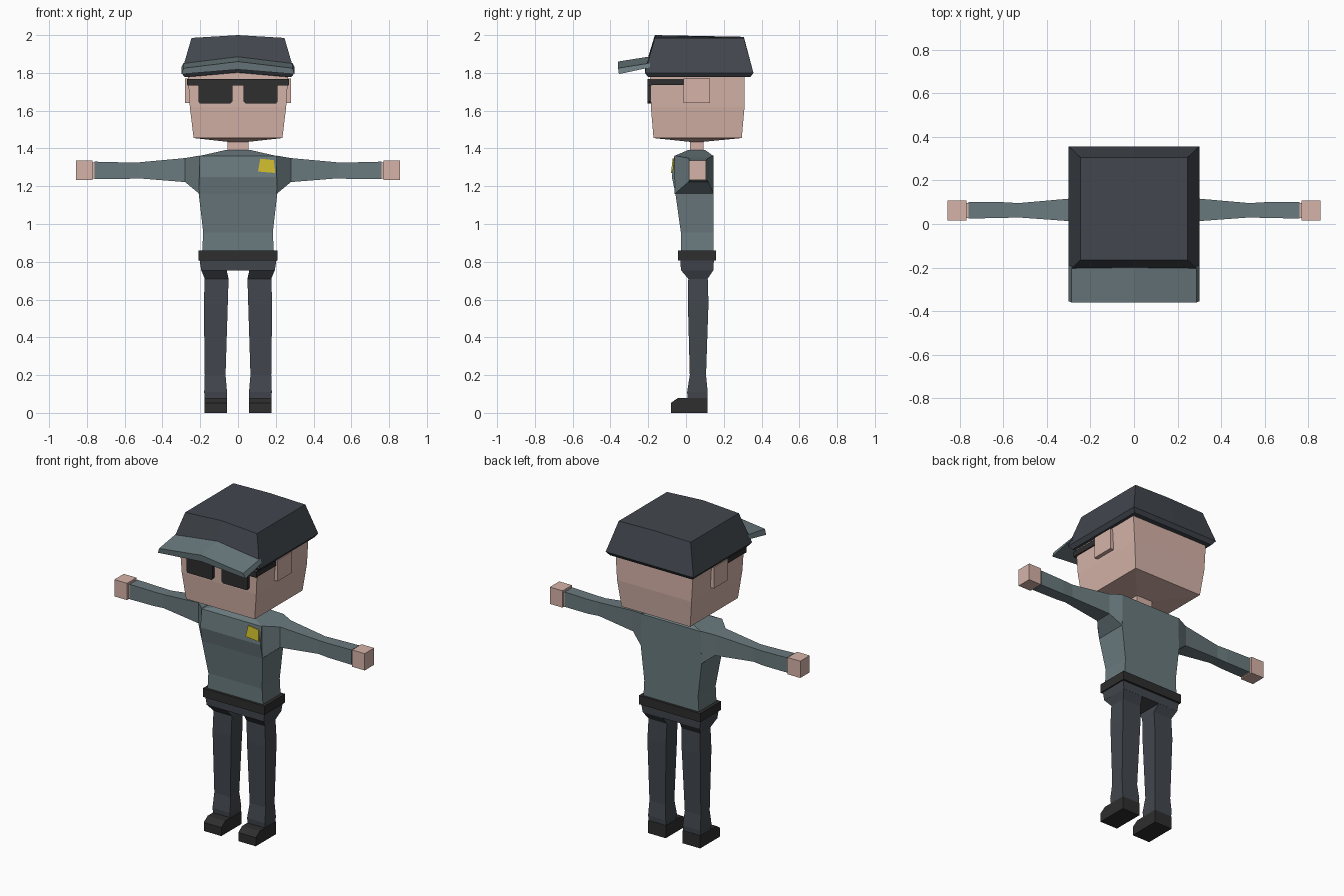
import bpy, bmesh


def material(name, rgb):
    m = bpy.data.materials.new(name)
    lin = [((c / 255 + 0.055) / 1.055) ** 2.4 for c in rgb]
    m.diffuse_color = (*lin, 1)
    return m


SKIN = material("skin", (214, 180, 169))
SHIRT = material("shirt grey", (106, 122, 126))
NAVY = material("dark navy", (66, 71, 78))
BLACK = material("black", (46, 46, 47))
YELLOW = material("badge yellow", (205, 186, 45))


def loft(name, rings, mat, mirror=False, caps=True):
    """Skin a row of matching point rings, flat shaded."""
    bm = bmesh.new()
    rows = [[bm.verts.new(p) for p in r] for r in rings]
    n = len(rows[0])
    for a, b in zip(rows, rows[1:]):
        for i in range(n):
            j = (i + 1) % n
            bm.faces.new((a[i], a[j], b[j], b[i]))
    if caps:
        bm.faces.new(rows[0])
        bm.faces.new(rows[-1])
    bmesh.ops.recalc_face_normals(bm, faces=bm.faces)
    me = bpy.data.meshes.new(name)
    bm.to_mesh(me)
    bm.free()
    me.materials.append(mat)
    ob = bpy.data.objects.new(name, me)
    bpy.context.collection.objects.link(ob)
    if mirror:
        ob.modifiers.new("Mirror", 'MIRROR')
    return ob


def zring(x0, x1, y0, y1, z):
    return [(x0, y0, z), (x1, y0, z), (x1, y1, z), (x0, y1, z)]


def xring(x, y0, y1, z0, z1):
    return [(x, y0, z0), (x, y1, z0), (x, y1, z1), (x, y0, z1)]


def split_ring(h, y0, y1, z, front=0, back=0):
    """Rectangle with raised middle points front and back."""
    return [(-h, y0, z), (0, y0, z + front), (h, y0, z),
            (h, y1, z), (0, y1, z + back), (-h, y1, z)]


def box(name, x0, x1, y0, y1, z0, z1, mat, mirror=False):
    return loft(name, [zring(x0, x1, y0, y1, z0), zring(x0, x1, y0, y1, z1)], mat, mirror)


# Head, neck and ears
loft("head", [split_ring(0.055, 0.02, 0.09, 1.435),
              split_ring(0.235, -0.172, 0.295, 1.455),
              split_ring(0.255, -0.186, 0.31, 1.62),
              split_ring(0.265, -0.19, 0.31, 1.785, 0.025)], SKIN)
box("neck", -0.055, 0.055, 0.02, 0.092, 1.37, 1.44, SKIN)
box("ear", 0.24, 0.28, -0.012, 0.128, 1.64, 1.77, SKIN, True)

# Cap with a ridged top and turned-in rim
loft("cap", [split_ring(0.282, -0.2, 0.34, 1.777, 0.025),
             split_ring(0.30, -0.218, 0.357, 1.80, 0.025),
             split_ring(0.246, -0.165, 0.306, 1.985, 0.015, 0.006)], NAVY)

# Arched cap visor: one cross-section per x position
visor = []
for x, drop in ((-1, 0.035), (0, 0), (1, 0.035)):
    visor.append([(0.30 * x, -0.355, 1.818 - drop * 0.7), (0.288 * x, -0.36, 1.86 - drop),
                  (0.288 * x, -0.19, 1.887 - drop), (0.30 * x, -0.19, 1.85 - drop * 0.6)])
loft("cap_visor", visor, SHIRT)

# Sunglasses
box("glasses_bar", -0.268, 0.268, -0.205, -0.18, 1.732, 1.768, BLACK)
box("glasses_temple", 0.25, 0.27, -0.205, -0.01, 1.735, 1.768, BLACK, True)
lens = [(0.03, 1.74), (0.21, 1.74), (0.21, 1.648), (0.202, 1.638), (0.04, 1.638), (0.03, 1.65)]
loft("glasses_lens", [[(x, y, z) for x, z in lens] for y in (-0.205, -0.18)], BLACK, True)

# Shirt body
torso = [(0.19, -0.027, 0.145, 0.85), (0.184, -0.027, 0.145, 0.955),
         (0.208, -0.056, 0.145, 1.16), (0.205, -0.075, 0.145, 1.25),
         (0.205, -0.062, 0.145, 1.36), (0.06, 0.015, 0.10, 1.393)]
loft("shirt_body", [zring(-h, h, a, b, z) for h, a, b, z in torso], SHIRT)

# Sleeves and hands
sleeve = [(0.205, -0.06, 0.145, 1.16, 1.362), (0.28, 0.012, 0.118, 1.222, 1.349),
          (0.53, 0.03, 0.096, 1.242, 1.326), (0.60, 0.028, 0.10, 1.238, 1.326),
          (0.76, 0.025, 0.10, 1.238, 1.33)]
loft("sleeve", [xring(*s) for s in sleeve], SHIRT, True)
box("wrist", 0.75, 0.78, 0.028, 0.096, 1.24, 1.325, SKIN, True)
box("hand", 0.77, 0.857, 0.015, 0.107, 1.233, 1.337, SKIN, True)

# Chest badge, lying on the sloping chest
badge = [(0.118, 1.346), (0.19, 1.338), (0.197, 1.27), (0.106, 1.278)]
loft("badge", [[(x, -0.075 + (z - 1.25) * 0.118 - d, z) for x, z in badge]
               for d in (0.007, -0.002)], YELLOW)

# Belt and trousers
box("belt", -0.21, 0.21, -0.042, 0.16, 0.806, 0.86, BLACK)
loft("trouser_hips", [zring(-0.195, 0.195, -0.027, 0.145, 0.755),
                      zring(-0.205, 0.205, -0.03, 0.148, 0.82)], NAVY)
leg = [(0.06, 0.195, -0.027, 0.145, 0.756), (0.05, 0.176, 0.012, 0.115, 0.71),
       (0.054, 0.181, 0.01, 0.119, 0.58), (0.066, 0.176, 0.02, 0.106, 0.20),
       (0.058, 0.179, 0.006, 0.115, 0.11), (0.06, 0.176, 0.01, 0.112, 0.07)]
loft("trouser_leg", [zring(*r) for r in leg], NAVY, True)

# Shoes: side profile across the foot width
shoe = [(-0.08, 0), (-0.08, 0.053), (-0.042, 0.079), (0.115, 0.079), (0.115, 0)]
loft("shoe", [[(x, y, z) for y, z in shoe] for x in (0.058, 0.178)], BLACK, True)
